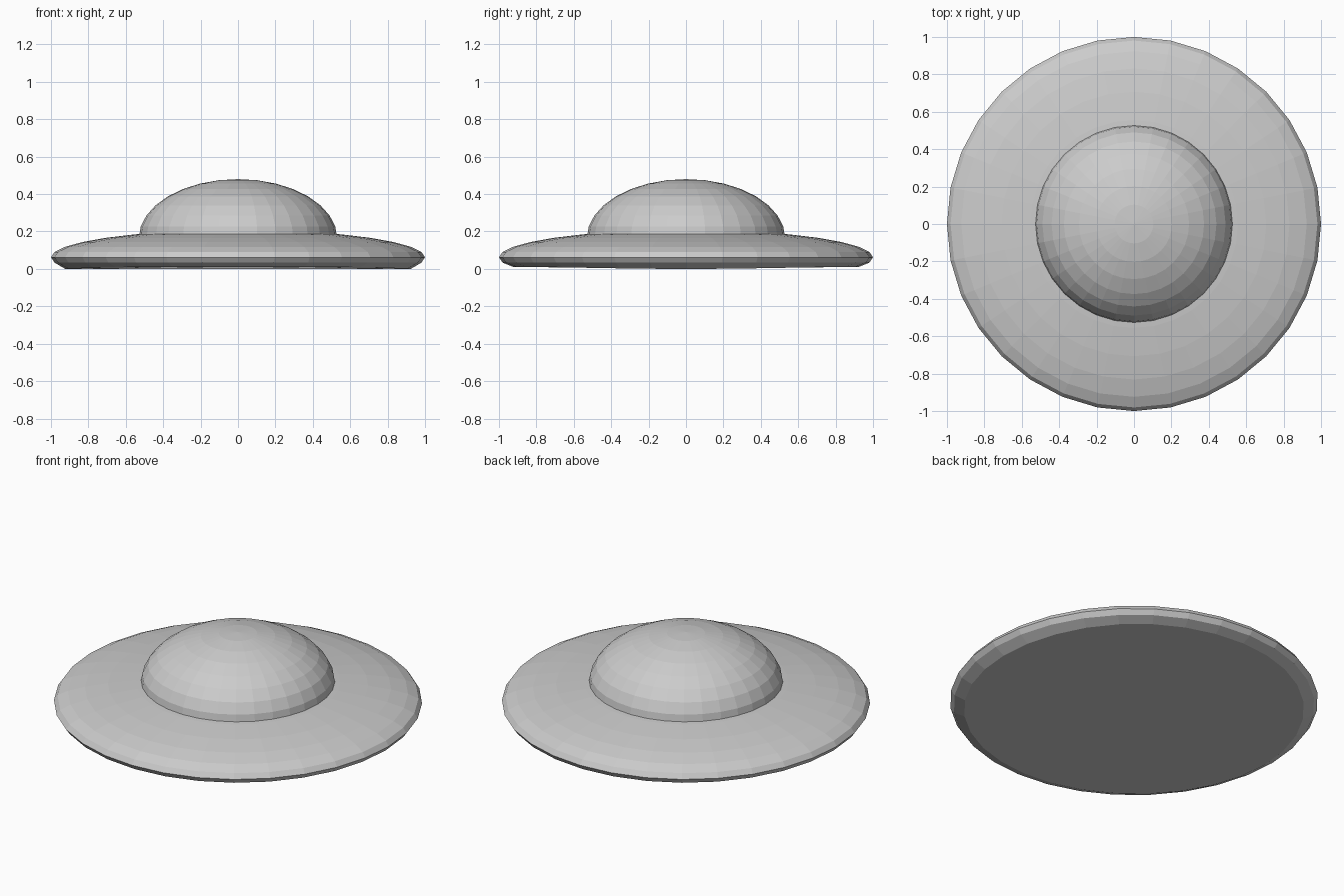
import bpy
import bmesh
from math import sin, cos, pi

if "Cube" in bpy.data.objects:
    bpy.data.objects.remove(bpy.data.objects["Cube"], do_unlink=True)

SEGMENTS = 32
STEP = pi / 16

grey = bpy.data.materials.new("plain grey")
grey.use_nodes = True
colour = (0.6, 0.6, 0.6, 1)
grey.diffuse_color = colour
grey.node_tree.nodes["Principled BSDF"].inputs["Base Color"].default_value = colour


def squashed_sphere(name, radius, height, centre, first_ring):
    """Faceted flattened sphere, cut flat below the given latitude ring."""
    bm = bmesh.new()
    rings = []
    for i in range(first_ring, 8):
        r, z = radius * cos(i * STEP), centre + height * sin(i * STEP)
        rings.append([bm.verts.new((r * cos(k * STEP), r * sin(k * STEP), z))
                      for k in range(SEGMENTS)])
    for low, high in zip(rings, rings[1:]):
        for k in range(SEGMENTS):
            n = (k + 1) % SEGMENTS
            bm.faces.new((low[k], low[n], high[n], high[k]))
    pole = bm.verts.new((0, 0, centre + height))
    for k in range(SEGMENTS):
        bm.faces.new((rings[-1][k], rings[-1][(k + 1) % SEGMENTS], pole))
    bm.faces.new(rings[0][::-1])
    mesh = bpy.data.meshes.new(name)
    bm.to_mesh(mesh)
    bm.free()
    mesh.materials.append(grey)
    obj = bpy.data.objects.new(name, mesh)
    bpy.context.collection.objects.link(obj)
    return obj


# Wide saucer, cut flat two rings below its rim
disc = squashed_sphere("saucer_disc", 1.0, 0.147, 0.062, -2)
# The flat underside dips slightly towards its left and right ends
base = min(v.co.z for v in disc.data.vertices)
for v in disc.data.vertices:
    if v.co.z < base + 0.001:
        v.co.z = 0.011 * (1 - (v.co.x / 0.924) ** 4)

# Dome rising from the middle of the saucer
squashed_sphere("dome", 0.53, 0.315, 0.165, 0)
